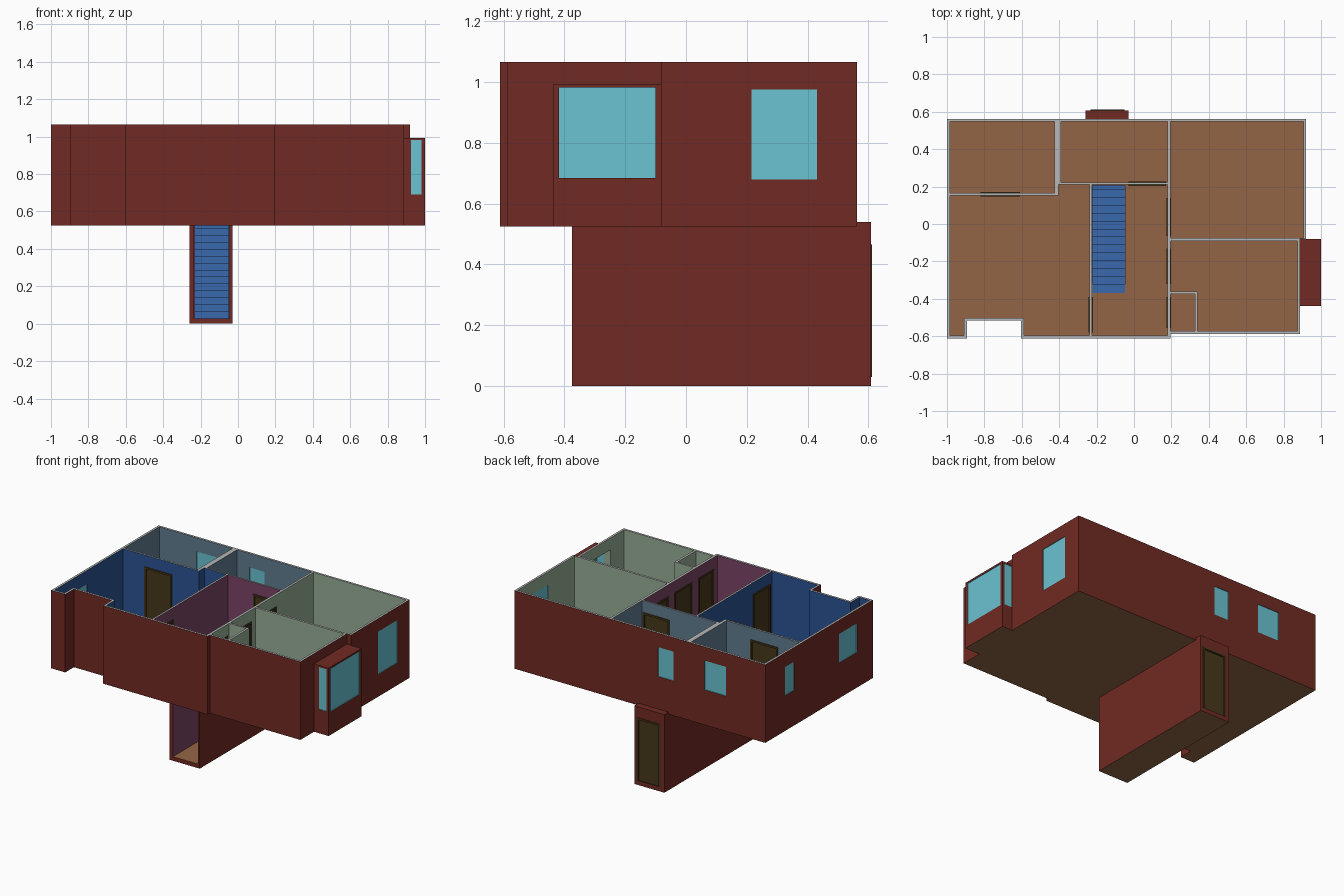
import bpy, bmesh
from mathutils import Vector

if "Cube" in bpy.data.objects:
    bpy.data.objects.remove(bpy.data.objects["Cube"])

Z0, ZF, Z1 = 0.525, 0.545, 1.065        # slab underside, floor, wall top

PALETTE = {
    "brick": (112, 46, 40), "cap": (182, 182, 182), "floor": (146, 101, 70),
    "green": (150, 172, 148), "blue": (46, 84, 146), "purple": (122, 70, 102),
    "slate": (98, 124, 144), "glass": (106, 194, 208), "door": (72, 58, 32),
    "stair": (60, 104, 172),
}
KEYS = list(PALETTE)
MATS = []
for key, rgb in PALETTE.items():
    m = bpy.data.materials.new(key)
    m.diffuse_color = (*[(c / 255) ** 2.2 for c in rgb], 1)
    m.use_nodes = True
    m.node_tree.nodes["Principled BSDF"].inputs["Base Color"].default_value = m.diffuse_color
    MATS.append(m)


def finish(bm, name):
    """Turn a bmesh into an object that carries the whole palette."""
    me = bpy.data.meshes.new(name)
    bm.to_mesh(me)
    bm.free()
    for m in MATS:
        me.materials.append(m)
    ob = bpy.data.objects.new(name, me)
    bpy.context.collection.objects.link(ob)
    return ob


def boxes(name, spans, mat, bottom=None):
    """One object made of boxes, each span being (low corner, high corner)."""
    bm = bmesh.new()
    for lo, hi in spans:
        lo, hi = Vector(lo), Vector(hi)
        vs = bmesh.ops.create_cube(bm, size=1)["verts"]
        for v in vs:
            v.co = Vector([l + (c + 0.5) * (h - l) for c, l, h in zip(v.co, lo, hi)])
    bm.normal_update()
    for f in bm.faces:
        f.material_index = KEYS.index(bottom if bottom and f.normal.z < -0.5 else mat)
    return finish(bm, name)


def cut(target, lo, hi, mat, bottom=None):
    """Subtract a box; the new faces take the given colours."""
    c = boxes("cutter", [(lo, hi)], mat, bottom)
    c.hide_render = True
    mod = target.modifiers.new("cut", "BOOLEAN")
    mod.operation, mod.solver, mod.object = "DIFFERENCE", "EXACT", c
    bpy.context.view_layer.objects.active = target
    bpy.ops.object.modifier_apply(modifier=mod.name)
    bpy.data.objects.remove(c, do_unlink=True)


def span(axis, c, t, a0, a1, z0, z1):
    """Box across a wall at coordinate c, half thickness t, from a0 to a1 along it."""
    if axis == "x":
        return (c - t, a0, z0), (c + t, a1, z1)
    return (a0, c - t, z0), (a1, c + t, z1)


def window(name, target, axis, c, a0, a1, z0, z1):
    cut(target, *span(axis, c, 0.011, a0, a1, z0, z1), "glass")
    boxes(name, [span(axis, c, 0.003, a0, a1, z0, z1)], "glass")


def door(name, target, axis, c, a0, a1, z0=ZF + 0.002, z1=0.985, t=0.012):
    cut(target, *span(axis, c, t + 0.005, a0, a1, z0, z1), "door")
    w = 0.012
    boxes(name, [span(axis, c, t, a0, a0 + w, z0, z1),
                 span(axis, c, t, a1 - w, a1, z0, z1),
                 span(axis, c, t, a0 + w, a1 - w, z1 - w, z1),
                 span(axis, c, 0.004, a0 + w, a1 - w, z0, z1 - w)], "door")


def rect(x0, x1, y0, y1):
    return [(x0, y0), (x1, y0), (x1, y1), (x0, y1)]


# Upper storey: outer outline and the rooms cut out of it
OUTLINE = [(-1, -.612), (-.893, -.612), (-.893, -.517), (-.603, -.517),
           (-.603, -.612), (.195, -.612), (.195, -.587), (.888, -.587),
           (.888, -.08), (.92, -.08), (.92, .562), (-1, .562)]
ROOMS = [
    ("slate", rect(-.985, -.425, .165, .547)),
    ("slate", rect(-.39, .18, .222, .547)),
    ("green", rect(.195, .905, -.075, .547)),
    ("green", rect(.195, .325, -.572, -.375)),
    ("green", [(.34, -.572), (.873, -.572), (.873, -.09), (.195, -.09),
               (.195, -.362), (.34, -.362)]),
    ("blue", [(-.985, -.597), (-.908, -.597), (-.908, -.502), (-.588, -.502),
              (-.588, -.597), (-.238, -.597), (-.238, .21), (-.405, .21),
              (-.405, .152), (-.985, .152)]),
    ("purple", rect(-.225, .178, -.597, .21)),
]
bm = bmesh.new()
top_edges = []
for mat, loop in [("brick", OUTLINE)] + ROOMS:
    base = Z0 if mat == "brick" else ZF
    low = [bm.verts.new((x, y, base)) for x, y in loop]
    high = [bm.verts.new((x, y, Z1)) for x, y in loop]
    bm.faces.new(low).material_index = KEYS.index("floor")
    for i in range(len(loop)):
        j = (i + 1) % len(loop)
        f = bm.faces.new((low[i], low[j], high[j], high[i]))
        f.material_index = KEYS.index(mat)
        top_edges.append(bm.edges.get((high[i], high[j])))
fill = bmesh.ops.triangle_fill(bm, edges=top_edges, use_beauty=True, normal=(0, 0, 1))
for g in fill["geom"]:
    if isinstance(g, bmesh.types.BMFace):
        g.material_index = KEYS.index("cap")
bmesh.ops.recalc_face_normals(bm, faces=bm.faces)
storey = finish(bm, "upper_storey")

# Stairwell below, open to the front and up into the hall
well = boxes("stairwell", [((-.26, -.375, 0), (-.03, .608, .54))], "brick", "floor")
cut(well, (-.235, -.45, .028), (-.045, .585, .533), "purple", "floor")
for ob in (storey, well):
    cut(ob, (-.222, -.37, .50), (-.047, .206, .60), "purple")

# Stair flight climbing from the back door to the front
N = 14
rise, run = (0.543 - 0.028) / N, (0.222 + 0.37) / N
boxes("stair_flight",
      [((-.233, .222 - (i + 1) * run, .028 + i * rise),
        (-.048, .222 - i * run + 0.006, .028 + (i + 1) * rise)) for i in range(N)], "stair")

# Bay window box on the right side, open to the room
bay = boxes("bay", [((.886, -.438, Z0), (1.0, -.08, .994))], "brick", "floor")
cut(bay, (.86, -.425, ZF), (.985, -.09, .985), "green", "floor")
cut(storey, (.86, -.422, ZF + .002), (.90, -.094, .983), "green")
window("bay_window_right", bay, "x", .992, -.418, -.10, .685, .982)
window("bay_window_front", bay, "y", -.431, .925, .982, .69, .982)
window("bay_window_back", bay, "y", -.085, .925, .982, .69, .982)

# Windows in the outer walls
window("right_window", storey, "x", .9125, .215, .43, .68, .975)
window("left_window_back", storey, "x", -.9925, .247, .345, .77, .967)
window("left_window_front", storey, "x", -.9925, -.438, -.242, .77, .97)
window("back_window_left", storey, "y", .5545, -.70, -.535, .768, .97)
window("back_window_middle", storey, "y", .5545, -.296, -.18, .765, .968)

# Doors
door("back_left_room_door", storey, "y", .1585, -.82, -.61)
door("back_middle_room_door", storey, "y", .216, -.03, .172)
door("left_room_door", storey, "x", -.2315, -.58, -.39)
door("back_right_room_door", storey, "x", .1865, -.065, .14)
door("front_right_room_door", storey, "x", .1865, -.32, -.13)
door("closet_door", storey, "x", .1865, -.555, -.39)
door("entrance_door", well, "y", .5965, -.232, -.05, .03, .465, .0155)
